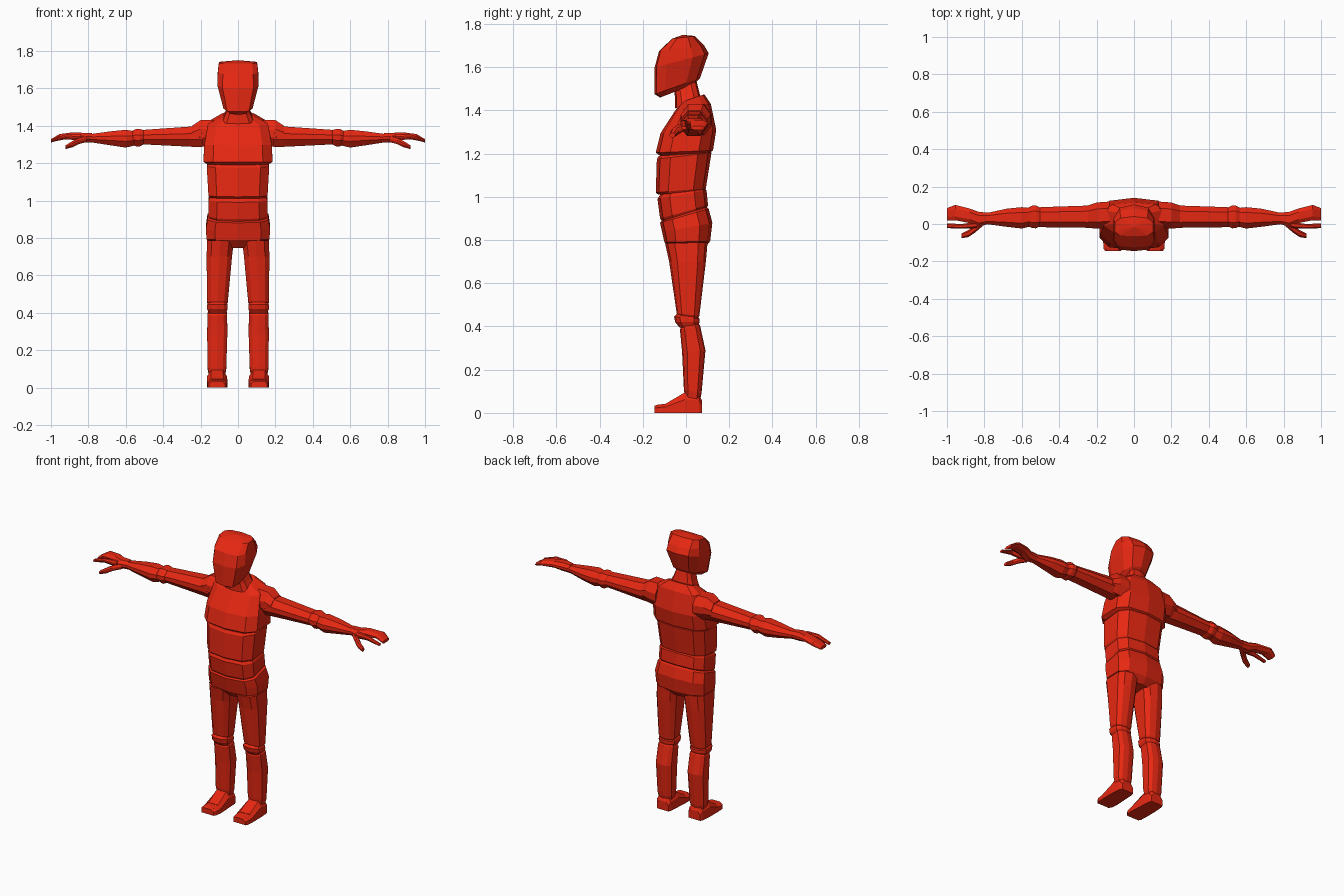
import bpy, bmesh
from mathutils import Vector

red = bpy.data.materials.new("red")
red.diffuse_color = (0.8, 0.021, 0.006, 1)

# Unit cross-sections
BODY = [(1, -.5), (1, .5), (.72, .88), (0, 1), (-.72, .88), (-1, .5), (-1, -.5), (-.72, -.88), (0, -1), (.72, -.88)]
HEAD = [(1, -.55), (1, .4), (.7, .85), (0, 1), (-.7, .85), (-1, .4), (-1, -.55), (-.75, -.93), (0, -1), (.75, -.93)]
LIMB = [(1, -.55), (1, .55), (.65, .88), (0, 1), (-.65, .88), (-1, .55), (-1, -.55), (-.65, -.88), (0, -1), (.65, -.88)]
ARM = [(1, -.3), (1, .3), (.5, 1), (-.5, 1), (-1, .3), (-1, -.3), (-.5, -1), (.5, -1)]
FOOT = [(-1, -1), (1, -1), (1, .3), (.6, 1), (-.6, 1), (-1, .3)]


def lerp(a, b, t):
    return a + (b - a) * (t + 1) / 2


def loft(name, rings, bump=0.0):
    """Skin a list of point rings; bump lifts the centre of the last cap."""
    bm = bmesh.new()
    vs = [[bm.verts.new(p) for p in r] for r in rings]
    n = len(vs[0])
    for a, b in zip(vs, vs[1:]):
        for i in range(n):
            j = (i + 1) % n
            bm.faces.new((a[i], a[j], b[j], b[i]))
    bm.faces.new(vs[0])
    top = bm.verts.new(sum((v.co for v in vs[-1]), Vector()) / n + Vector((0, 0, bump)))
    for i in range(n):
        bm.faces.new((vs[-1][i], vs[-1][(i + 1) % n], top))
    bmesh.ops.recalc_face_normals(bm, faces=bm.faces)
    me = bpy.data.meshes.new(name)
    bm.to_mesh(me)
    bm.free()
    me.materials.append(red)
    bpy.context.collection.objects.link(bpy.data.objects.new(name, me))


def upright(shape, rows):
    """Rows: z front, z back, y front, y back, x0, x1."""
    return [[(lerp(x0, x1, u), lerp(yf, yb, v), lerp(zf, zb, v)) for u, v in shape]
            for zf, zb, yf, yb, x0, x1 in rows]


def trunk(name, rows, shape=BODY, bump=0.0):
    loft(name, upright(shape, [r[:4] + (-r[4], r[4]) for r in rows]), bump)


def pair(name, rings):
    for side, s in (("left", 1), ("right", -1)):
        loft(f"{side}_{name}", [[(s * x, y, z) for x, y, z in r] for r in rings])


def leg(name, rows):
    pair(name, upright(LIMB, rows))


def arm(name, rows):
    """Rows: x, y0, y1, z0, z1."""
    pair(name, [[(x, lerp(y0, y1, u), lerp(z0, z1, v)) for u, v in ARM] for x, y0, y1, z0, z1 in rows])


def foot(name, rows):
    """Rows: y, x0, x1, top z."""
    pair(name, [[(lerp(x0, x1, u), y, lerp(0, h, v)) for u, v in FOOT] for y, x0, x1, h in rows])


# Head and neck
trunk("head", [(1.46, 1.52, -.12, .035, .05),
               (1.475, 1.55, -.145, .065, .078),
               (1.60, 1.665, -.145, .105, .11),
               (1.675, 1.70, -.125, .085, .108),
               (1.732, 1.745, -.065, .04, .102)], HEAD, .012)
trunk("neck", [(1.41, 1.45, -.05, .07, .085),
               (1.455, 1.49, -.05, .06, .065),
               (1.49, 1.53, -.055, .05, .052),
               (1.54, 1.58, -.06, .04, .05)])

# Trunk
trunk("chest", [(1.19, 1.205, -.12, .11, .165),
                (1.205, 1.215, -.14, .125, .185),
                (1.295, 1.31, -.118, .14, .18),
                (1.40, 1.43, -.05, .115, .16),
                (1.44, 1.475, -.02, .085, .085)])
trunk("ribs", [(1.01, 1.03, -.128, .085, .15),
               (1.02, 1.04, -.14, .092, .158),
               (1.175, 1.205, -.135, .118, .167),
               (1.19, 1.215, -.125, .11, .155)])
trunk("waist", [(.885, .95, -.11, .095, .15),
                (.90, .96, -.12, .102, .158),
                (.99, 1.03, -.132, .095, .157),
                (1.01, 1.04, -.12, .085, .15)])
trunk("pelvis", [(.745, .755, -.06, .08, .055),
                 (.79, .795, -.10, .112, .168),
                 (.835, .88, -.11, .122, .172),
                 (.88, .945, -.12, .105, .163),
                 (.89, .955, -.11, .095, .15)])

# Legs
leg("upper_leg", [(.445, .435, -.035, .055, .065, .155),
                  (.46, .45, -.043, .062, .055, .165),
                  (.70, .70, -.078, .092, .032, .168),
                  (.785, .79, -.097, .10, .022, .165)])
leg("knee", [(.395, .40, -.03, .055, .065, .155),
             (.42, .42, -.05, .063, .055, .165),
             (.445, .435, -.055, .063, .055, .165),
             (.46, .45, -.04, .05, .065, .155)])
leg("lower_leg", [(.07, .06, -.005, .065, .07, .155),
                  (.11, .09, -.01, .072, .063, .162),
                  (.28, .29, -.018, .09, .057, .165),
                  (.385, .405, -.028, .065, .058, .163),
                  (.405, .415, -.02, .055, .065, .155)])
foot("foot", [(.075, .07, .152, .055), (.06, .064, .16, .085), (-.005, .06, .165, .095),
              (-.09, .055, .165, .045)])
foot("toes", [(-.09, .055, .165, .043), (-.13, .06, .163, .038), (-.145, .07, .155, .034)])

# Arms
arm("shoulder", [(.13, -.02, .12, 1.28, 1.43),
                 (.20, -.025, .115, 1.29, 1.43),
                 (.245, -.02, .10, 1.30, 1.40)])
arm("upper_arm", [(.19, -.025, .10, 1.285, 1.40),
                  (.26, -.02, .098, 1.288, 1.395),
                  (.50, -.017, .09, 1.30, 1.378),
                  (.515, -.01, .08, 1.305, 1.37)])
arm("elbow", [(.495, -.01, .085, 1.305, 1.375),
              (.525, -.023, .10, 1.29, 1.382),
              (.545, -.022, .098, 1.29, 1.382),
              (.57, -.01, .085, 1.30, 1.37)])
arm("forearm", [(.55, -.012, .085, 1.295, 1.37),
                (.60, -.024, .09, 1.283, 1.378),
                (.68, -.015, .082, 1.295, 1.37),
                (.79, .0, .058, 1.312, 1.355)])

# Hands
arm("hand", [(.78, .0, .06, 1.31, 1.36),
             (.83, -.015, .065, 1.31, 1.362),
             (.88, .005, .083, 1.325, 1.365),
             (.955, .02, .102, 1.325, 1.355),
             (1.0, .02, .085, 1.31, 1.328)])
arm("forefinger", [(.84, -.022, .012, 1.32, 1.355),
                   (.92, -.025, .0, 1.328, 1.353),
                   (1.0, -.022, .003, 1.312, 1.326)])
arm("thumb", [(.81, -.012, .02, 1.312, 1.345),
              (.85, -.046, -.005, 1.302, 1.335),
              (.885, -.07, -.032, 1.285, 1.318),
              (.922, -.076, -.05, 1.275, 1.295)])
